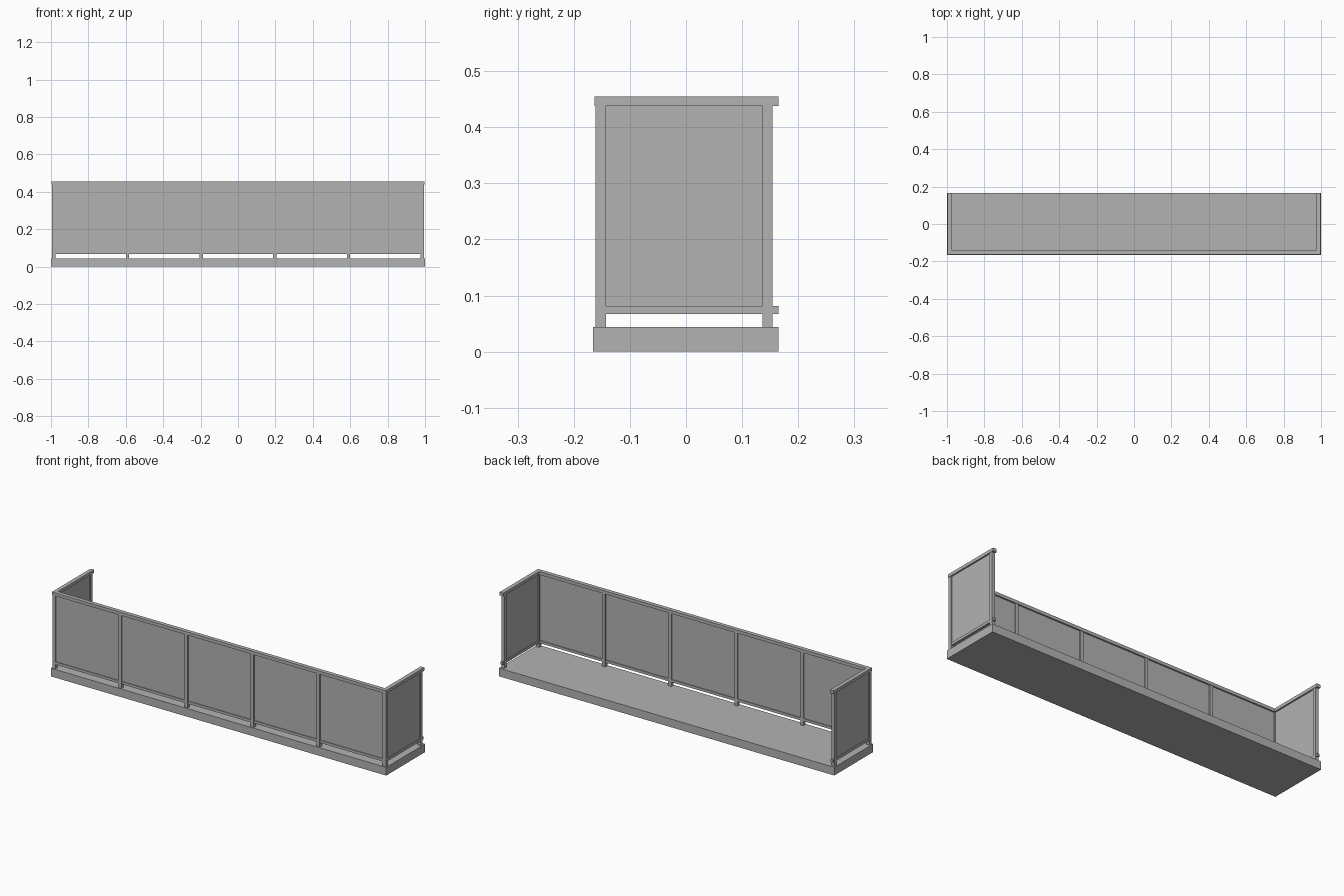
import bpy
import bmesh
from mathutils import Matrix, Vector

cube = bpy.data.objects.get("Cube")
if cube:
    bpy.data.objects.remove(cube, do_unlink=True)

grey = bpy.data.materials.new("plain grey")
grey.use_nodes = True
colour = (0.45, 0.45, 0.45, 1)
grey.diffuse_color = colour
grey.node_tree.nodes["Principled BSDF"].inputs["Base Color"].default_value = colour


def box(name, x, y, z):
    """Box spanning the given (low, high) range on each axis."""
    spans = (x, y, z)
    centre = Vector([(a + b) / 2 for a, b in spans])
    size = Vector([b - a for a, b in spans])
    bm = bmesh.new()
    bmesh.ops.create_cube(bm, size=1, matrix=Matrix.Translation(centre) @ Matrix.Diagonal(size).to_4x4())
    mesh = bpy.data.meshes.new(name)
    bm.to_mesh(mesh)
    bm.free()
    mesh.materials.append(grey)
    obj = bpy.data.objects.new(name, mesh)
    bpy.context.collection.objects.link(obj)
    return obj


def around(c, half):
    return (c - half, c + half)


SLAB_TOP = 0.044
FRONT, BACK, SIDE = -0.152, 0.145, 0.985   # post centre lines
BACK_END = 0.165                           # side rails run past the back posts
POST, GLASS = 0.009, 0.003                 # half thicknesses
TOP_RAIL, LOW_RAIL = (0.438, 0.455), (0.067, 0.081)
PANE = (0.072, 0.442)
BAYS = 5

# Floor slab
box("floor_slab", (-1, 1), (-0.166, BACK_END), (0, SLAB_TOP))

# Front posts and glass between them
step = 2 * SIDE / BAYS
for i in range(BAYS + 1):
    x = -SIDE + i * step
    box(f"front_post_{i + 1}", around(x, POST), around(FRONT, POST), (SLAB_TOP, TOP_RAIL[0]))
    if i < BAYS:
        box(f"front_panel_{i + 1}", (x + POST, x + step - POST), around(FRONT, GLASS), PANE)

# Rails: handrail is a little wider than the lower rail
for label, z, half in (("top_rail", TOP_RAIL, 0.011), ("lower_rail", LOW_RAIL, 0.007)):
    box(f"front_{label}", (-SIDE + half, SIDE - half), around(FRONT, half), z)
    for side, s in (("left", 1), ("right", -1)):
        box(f"{side}_{label}", around(s * SIDE, half), (FRONT - half, BACK_END), z)

# Side panels and back posts
for side, s in (("left", 1), ("right", -1)):
    box(f"{side}_back_post", around(s * SIDE, POST), around(BACK, POST), (SLAB_TOP, TOP_RAIL[0]))
    box(f"{side}_panel", around(s * SIDE, GLASS), (FRONT + POST, BACK - POST), PANE)
